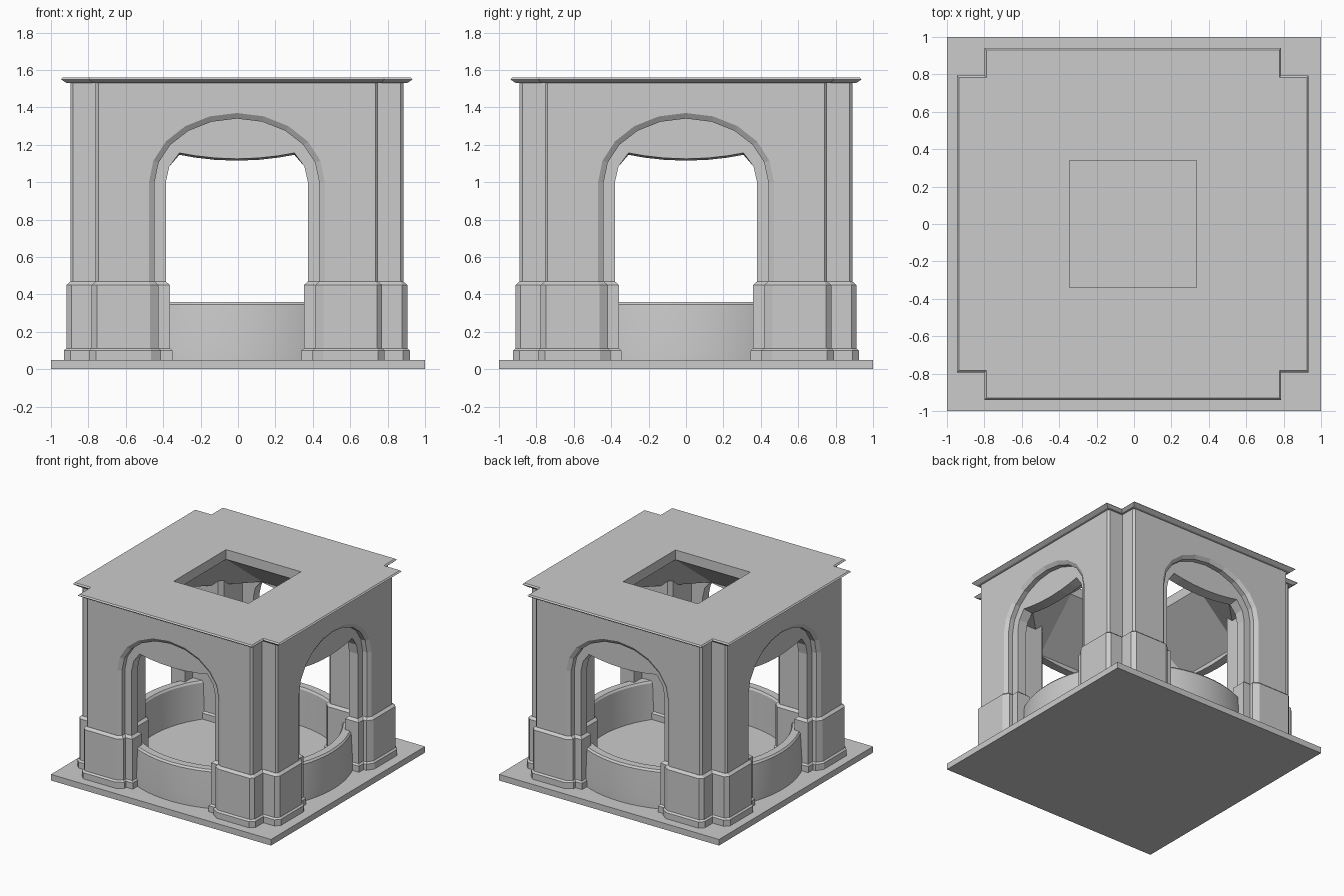
import bpy, bmesh, math
from mathutils import Vector, Matrix

cube = bpy.data.objects.get("Cube")
if cube:
    bpy.data.objects.remove(cube, do_unlink=True)

stone = bpy.data.materials.new("grey_stone")
stone.use_nodes = True
GREY = (0.6, 0.6, 0.6, 1)
stone.diffuse_color = GREY
stone.node_tree.nodes["Principled BSDF"].inputs["Base Color"].default_value = GREY

SHIFT = Vector((-0.006, 0, 0))
FLOOR, TOP = 0.05, 1.53
CORE = 0.48    # distance of the inner pier faces from the centre planes
JAMB = 0.38    # half width of each opening
INNER = 0.75   # back of the arch walls
SPRING = 1.15  # bottom of the ceiling


def add_object(name, bm, turn=0, shift=SHIFT):
    bmesh.ops.remove_doubles(bm, verts=bm.verts, dist=1e-5)
    bmesh.ops.recalc_face_normals(bm, faces=bm.faces)
    mesh = bpy.data.meshes.new(name)
    bm.to_mesh(mesh)
    bm.free()
    mesh.transform(Matrix.Rotation(turn, 4, "Z"))
    mesh.materials.append(stone)
    obj = bpy.data.objects.new(name, mesh)
    obj.location = shift
    bpy.context.collection.objects.link(obj)
    return obj


def loft(rows, wrap_rows=False, wrap_cols=False, cap_rows=False, cap_cols=False):
    """Skin a grid of points, optionally closed in either direction."""
    bm = bmesh.new()
    grid = [[bm.verts.new(p) for p in row] for row in rows]
    nr, nc = len(grid), len(grid[0])
    for i in range(nr if wrap_rows else nr - 1):
        for j in range(nc if wrap_cols else nc - 1):
            a, b = grid[i], grid[(i + 1) % nr]
            k = (j + 1) % nc
            # skip collapsed quads, reduce half-collapsed ones to triangles
            unique = []
            for v in (a[j], a[k], b[k], b[j]):
                if all((v.co - u.co).length > 1e-5 for u in unique):
                    unique.append(v)
            if len(unique) > 2:
                bm.faces.new(unique)
    if cap_rows:
        bm.faces.new(grid[0])
        bm.faces.new(grid[-1])
    if cap_cols:
        bm.faces.new([row[0] for row in grid])
        bm.faces.new([row[-1] for row in grid])
    return bm


# Base slab
slab = bmesh.new()
bmesh.ops.create_cube(slab, size=1, matrix=Matrix.Translation((0, 0, FLOOR / 2))
                      @ Matrix.Diagonal((2, 2, FLOOR, 1)))
add_object("base_slab", slab, shift=Vector())

# Arched side walls: rows of one section swept from the outer edge to the inside
SEGMENTS = 10
ANGLES = [math.pi * (1 - i / SEGMENTS) for i in range(SEGMENTS + 1)]


def arch_row(half, rise, y, sag=None):
    pts = []
    for t in ANGLES:
        x, z = half * math.cos(t), 1 + rise * math.sin(t)
        if sag:
            z = min(z, sag + 0.03 * (x / 0.3) ** 2)
        pts.append((x, y, z))
    return [(-half, y, FLOOR)] + pts + [(half, y, FLOOR)]


def frame_row(half, y):
    pts = [(half * math.cos(t), y, TOP) for t in ANGLES]
    return [(-half, y, FLOOR)] + pts + [(half, y, FLOOR)]


# Pier footprint, half of it; the rest mirrors across the diagonal
HALF = [(CORE, CORE + 0.03), (CORE, INNER), (JAMB, INNER), (JAMB, 0.83), (0.44, 0.83),
        (0.44, 0.87), (0.47, 0.89), (0.74, 0.89), (0.755, 0.875), (0.755, 0.755)]
FOOT = [Vector(p) for p in HALF + [(y, x) for x, y in HALF[-2::-1]]]
STEPS = [(0.035, FLOOR), (0.035, 0.1), (0.022, 0.112), (0.022, 0.45), (0.001, 0.468)]


def footprint(grow, z):
    ring = []
    for i, p in enumerate(FOOT):
        d0 = (p - FOOT[i - 1]).normalized()
        d1 = (FOOT[(i + 1) % len(FOOT)] - p).normalized()
        n0, n1 = Vector((-d0.y, d0.x)), Vector((-d1.y, d1.x))
        q = p + (n0 + n1) * grow / (1 + n0.dot(n1))
        ring.append((q.x, q.y, z))
    return ring


# Inner part of the pier, with a bevelled corner towards the centre
INNER_PIER = [HALF[0], (CORE, INNER), (INNER, INNER), (INNER, CORE), HALF[0][::-1]]

# Low curved wall: cross-section as radius and height
WALL = [(0.77, FLOOR), (0.78, 0.345), (0.79, 0.36), (0.85, 0.36),
        (0.862, 0.345), (0.875, 0.12), (0.875, FLOOR)]
ARC = [math.radians(50 + 80 * i / 16) for i in range(17)]

for name, turn in (("back", 0), ("right", 90), ("front", 180), ("left", 270)):
    turn = math.radians(turn)
    rows = [frame_row(0.755, 0.755), frame_row(0.755, 0.875), frame_row(0.74, 0.89),
            arch_row(0.47, 0.37, 0.89), arch_row(0.44, 0.34, 0.87),
            arch_row(0.44, 0.34, 0.83), arch_row(JAMB, 0.27, 0.83, 1.125),
            arch_row(JAMB, 0.27, INNER, 1.115), frame_row(CORE + 0.02, INNER)]
    add_object(name + "_arch_wall", loft(rows, wrap_rows=True, cap_cols=True), turn)

    # Inner corner pier and its stepped plinth
    add_object(name + "_inner_pier",
               loft([[(x, y, z) for x, y in INNER_PIER] for z in (FLOOR, 1.25)],
                    wrap_cols=True, cap_rows=True), turn)
    add_object(name + "_plinth",
               loft([footprint(d, z) for d, z in STEPS], wrap_cols=True, cap_rows=True), turn)

    # Low curved wall in the opening
    wall = add_object(name + "_low_wall", loft(
        [[(r * math.cos(a), r * math.sin(a), z) for a in ARC] for r, z in WALL],
        wrap_rows=True, cap_cols=True), turn)
    bpy.ops.object.select_all(action="DESELECT")
    wall.select_set(True)
    bpy.context.view_layer.objects.active = wall
    bpy.ops.object.shade_smooth_by_angle(angle=math.radians(30))


# Roof slab with notched corners and square skylight; the ceiling flares
# from the skylight to an octagon, with a triangle over each pier
def roof_ring(edge, side, middle, z):
    corner = [(edge, side), (middle, middle), (side, edge)]
    ring = []
    for k in range(4):
        rot = Matrix.Rotation(k * math.pi / 2, 2)
        ring += [(*(rot @ Vector(p)), z) for p in corner]
    return ring


def square(half, z):
    return roof_ring(half, half, half, z)


def notched(edge, notch, z):
    return roof_ring(edge, notch, notch, z)


roof = [square(INNER, SPRING), roof_ring(INNER, 0.3, (INNER + 0.3) / 2, SPRING),
        square(0.34, 1.48), square(0.34, 1.56), notched(0.93, 0.783, 1.56),
        notched(0.94, 0.793, 1.55), notched(0.91, 0.77, TOP), square(INNER, TOP)]
add_object("roof", loft(roof, wrap_rows=True, wrap_cols=True))
